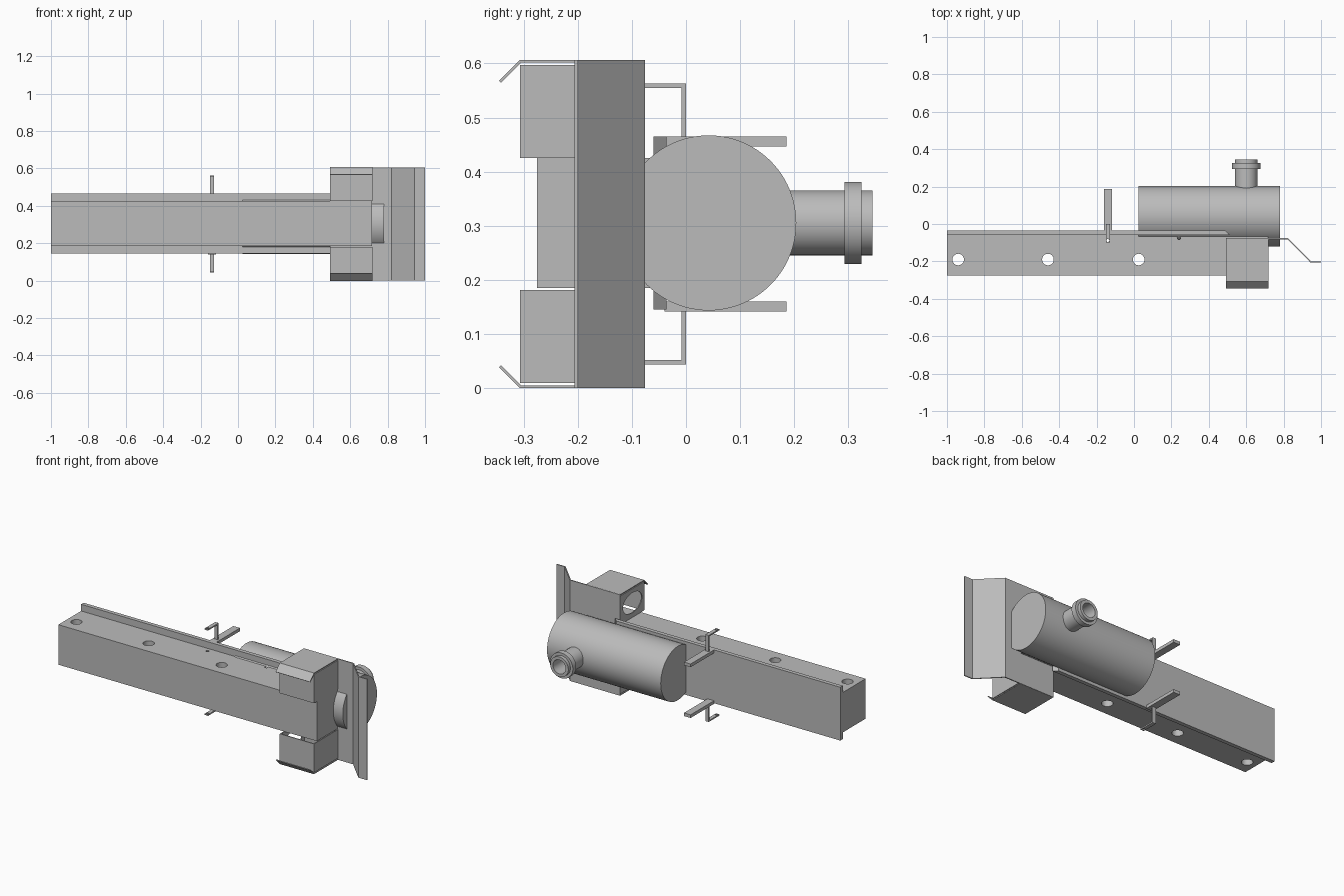
import bpy, bmesh, math
from mathutils import Vector

cube = bpy.data.objects.get("Cube")
if cube:
    bpy.data.objects.remove(cube, do_unlink=True)

MID = 0.303   # height of the symmetry plane
TOP = 0.606

steel = bpy.data.materials.new("plain grey steel")
steel.use_nodes = True
GREY = (0.5, 0.5, 0.5, 1)
steel.diffuse_color = GREY
steel.node_tree.nodes["Principled BSDF"].inputs["Base Color"].default_value = GREY


def finish(name, bm):
    bmesh.ops.recalc_face_normals(bm, faces=bm.faces)
    mesh = bpy.data.meshes.new(name)
    bm.to_mesh(mesh)
    bm.free()
    mesh.materials.append(steel)
    obj = bpy.data.objects.new(name, mesh)
    bpy.context.collection.objects.link(obj)
    return obj


def select(obj):
    bpy.ops.object.select_all(action='DESELECT')
    obj.select_set(True)
    bpy.context.view_layer.objects.active = obj


def smooth(obj):
    select(obj)
    bpy.ops.object.shade_smooth_by_angle(angle=math.radians(30))


def place(axis, a, b, t):
    """Profile point a, b in the plane across the axis, at t along it."""
    return {'x': (t, a, b), 'y': (a, t, b), 'z': (a, b, t)}[axis]


def prism(name, points, axis, lo, hi):
    bm = bmesh.new()
    face = bm.faces.new([bm.verts.new(place(axis, a, b, lo)) for a, b in points])
    ext = bmesh.ops.extrude_face_region(bm, geom=[face])
    move = Vector(place(axis, 0, 0, hi - lo))
    bmesh.ops.translate(bm, vec=move, verts=[v for v in ext['geom'] if isinstance(v, bmesh.types.BMVert)])
    return finish(name, bm)


def box(name, x0, x1, y0, y1, z0, z1):
    return prism(name, [(x0, y0), (x1, y0), (x1, y1), (x0, y1)], 'z', z0, z1)


def round_bar(name, axis, a, b, ra, rb, lo, hi, sides=48):
    ring = [(a + ra * math.cos(i * math.tau / sides), b + rb * math.sin(i * math.tau / sides))
            for i in range(sides)]
    return prism(name, ring, axis, lo, hi)


def apply(obj, mod):
    select(obj)
    bpy.ops.object.modifier_apply(modifier=mod.name)


def cut(obj, cutter):
    cutter.hide_render = True
    mod = obj.modifiers.new("cut", 'BOOLEAN')
    mod.operation, mod.solver, mod.object = 'DIFFERENCE', 'EXACT', cutter
    apply(obj, mod)
    bpy.data.objects.remove(cutter, do_unlink=True)


def sheet(name, path, axis, lo, hi, thick):
    """Bent sheet metal along a mid-line path."""
    bm = bmesh.new()
    rows = [[bm.verts.new(place(axis, a, b, t)) for t in (lo, hi)] for a, b in path]
    for p, q in zip(rows, rows[1:]):
        bm.faces.new((p[0], p[1], q[1], q[0]))
    obj = finish(name, bm)
    mod = obj.modifiers.new("thickness", 'SOLIDIFY')
    mod.thickness, mod.offset, mod.use_even_offset = thick, 0, True
    apply(obj, mod)
    return obj


# Main beam and its back flange
beam = box("beam", -1, 0.717, -0.276, -0.058, 0.185, 0.425)
flange = prism("back_flange", [(-1, -0.06), (0.53, -0.06), (0.53, -0.075), (0.49, -0.036), (-1, -0.036)][:1]
               + [(0.512, -0.06), (0.49, -0.036), (-1, -0.036)], 'z', 0.145, 0.465)

# Bolt holes and small pin holes
for x, y, r in [(-0.94, -0.19, 0.031), (-0.46, -0.19, 0.031), (0.025, -0.19, 0.031),
                (-0.14, -0.088, 0.009), (0.24, -0.074, 0.009)]:
    cut(beam, round_bar("hole_cutter", 'z', x, y, r, r, -0.1, 0.8, 32))
smooth(beam)

# Tank drum with its outlet pipe
smooth(round_bar("drum", 'x', 0.042, 0.305, 0.162, 0.162, 0.025, 0.78, 96))
pipe = round_bar("outlet_pipe", 'y', 0.6, 0.305, 0.06, 0.06, 0.15, 0.345)
collar = round_bar("outlet_collar", 'y', 0.6, 0.305, 0.076, 0.076, 0.293, 0.325)
cut(pipe, round_bar("bore_cutter", 'y', 0.6, 0.305, 0.042, 0.042, 0.21, 0.4))
cut(collar, round_bar("bore_cutter", 'y', 0.6, 0.305, 0.055, 0.055, 0.2, 0.4))
smooth(pipe)
smooth(collar)

# Bent deflector plate
sheet("deflector_plate", [(0.492, -0.079), (0.823, -0.079), (0.945, -0.203), (1, -0.203)],
      'z', 0, TOP, 0.006)

# Parts repeated above and below the beam
for side, s in (("upper", 1), ("lower", -1)):
    def z(h):
        return MID + s * (h - MID)

    def span(a, b):
        return sorted((z(a), z(b)))

    # Hollow housing: inner wall with a slot, outer wall, front wall, lipped cover
    low, high = span(0.425, 0.597)
    wall = box(side + "_housing_inner_wall", 0.492, 0.498, -0.307, -0.079, low, high)
    cut(wall, round_bar("slot_cutter", 'x', -0.195, z(0.513), 0.09, 0.06, 0.4, 0.6))
    box(side + "_housing_outer_wall", 0.714, 0.72, -0.307, -0.079, low, high)
    box(side + "_housing_front_wall", 0.492, 0.72, -0.307, -0.301, low, high)
    sheet(side + "_housing_cover", [(-0.079, z(0.604)), (-0.306, z(0.604)), (-0.344, z(0.566))],
          'x', 0.492, 0.72, 0.005)

    # Flat support arm and the angled pin bracket on it
    box(side + "_arm", -0.161, -0.117, -0.04, 0.186, *span(0.446, 0.465))
    bracket = sheet(side + "_pin_bracket", [(-0.1, z(0.559)), (-0.004, z(0.559)), (-0.004, z(0.462))],
                    'x', -0.151, -0.129, 0.008)
    cut(bracket, round_bar("hole_cutter", 'z', -0.14, -0.088, 0.008, 0.008, -0.1, 0.8, 16))
